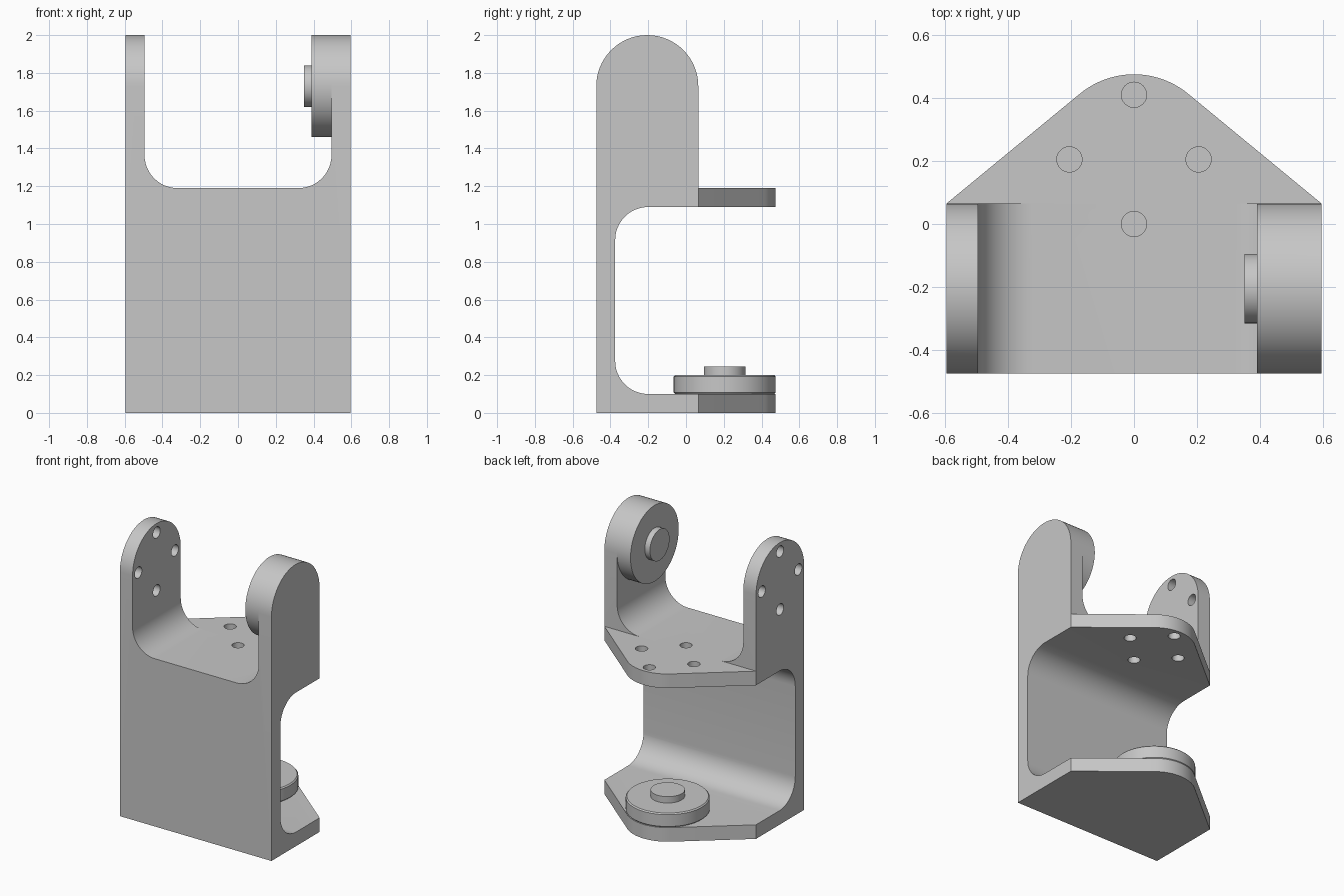
import bpy, bmesh
from math import sin, cos, acos, atan2, hypot, pi, radians
from mathutils import Matrix, Vector

old = bpy.data.objects.get("Cube")
if old:
    bpy.data.objects.remove(old, do_unlink=True)

grey = bpy.data.materials.new("plain grey")
grey.use_nodes = True
grey.diffuse_color = (0.57, 0.57, 0.57, 1)
grey.node_tree.nodes["Principled BSDF"].inputs["Base Color"].default_value = grey.diffuse_color

W, FRONT, BACK = 0.595, -0.475, 0.065   # half width, front face, rear of the arms
T, DECK, PIVOT = 0.1, 1.19, 1.73        # plate thickness, upper deck, arm pivot height
R, FILLET = 0.27, 0.175                 # round end radius, inner fillet radius
ARM_Y, PROW_Y = FRONT + R, 0.205        # centres of the round ends


def arc(cx, cy, r, a, b, n=12):
    """Points on an arc, angles in degrees."""
    steps = [radians(a + (b - a) * i / n) for i in range(n + 1)]
    return [(cx + r * cos(t), cy + r * sin(t)) for t in steps]


def finish(name, bm):
    bmesh.ops.recalc_face_normals(bm, faces=bm.faces)
    mesh = bpy.data.meshes.new(name)
    bm.to_mesh(mesh)
    bm.free()
    mesh.materials.append(grey)
    ob = bpy.data.objects.new(name, mesh)
    bpy.context.collection.objects.link(ob)
    return ob


def prism(name, points, place, low, high):
    """Extrude a 2D outline; place(u, v, w) gives the 3D position."""
    bm = bmesh.new()
    face = bm.faces.new([bm.verts.new(place(u, v, low)) for u, v in points])
    out = bmesh.ops.extrude_face_region(bm, geom=[face])["geom"]
    move = Vector(place(0, 0, high)) - Vector(place(0, 0, low))
    bmesh.ops.translate(bm, vec=move, verts=[g for g in out if isinstance(g, bmesh.types.BMVert)])
    return finish(name, bm)


def cylinder(name, centre, radius, depth, along_x=False, sides=64):
    bm = bmesh.new()
    turn = Matrix.Rotation(pi / 2, 4, "Y") if along_x else Matrix()
    bmesh.ops.create_cone(bm, cap_ends=True, segments=sides, radius1=radius, radius2=radius,
                          depth=depth, matrix=Matrix.Translation(centre) @ turn)
    return finish(name, bm)


def select(ob):
    bpy.ops.object.select_all(action="DESELECT")
    ob.select_set(True)
    bpy.context.view_layer.objects.active = ob


def carve(ob, cutter, operation="DIFFERENCE"):
    mod = ob.modifiers.new("carve", "BOOLEAN")
    mod.operation, mod.object, mod.solver = operation, cutter, "EXACT"
    select(ob)
    bpy.ops.object.modifier_apply(modifier=mod.name)
    bpy.data.objects.remove(cutter, do_unlink=True)


def smooth(ob):
    select(ob)
    bpy.ops.object.shade_smooth_by_angle(angle=radians(25))


# Bracket: side profile across the full width
inner = FRONT + T + FILLET
far = 0.6
side = [(FRONT, 0), (far, 0), (far, T)]
side += arc(inner, T + FILLET, FILLET, 270, 180)
side += arc(inner, DECK - T - FILLET, FILLET, 180, 90)
side += [(far, DECK - T), (far, DECK), (BACK, DECK)]
side += arc(ARM_Y, PIVOT, R, 0, 180, 32)
bracket = prism("bracket", side, lambda u, v, w: (w, u, v), -W, W)

# Plan outline: straight sides, tangent lines to a rounded prow
dx, dy = W, BACK - PROW_Y
tangent = (atan2(dy, dx) + acos(R / hypot(dx, dy))) * 180 / pi
plan = [(-W, FRONT - T), (W, FRONT - T), (W, BACK)]
plan += arc(0, PROW_Y, R, tangent, 180 - tangent, 24) + [(-W, BACK)]
carve(bracket, prism("plan_cutter", plan, lambda u, v, w: (u, v, w), -1, 3), "INTERSECT")

# Slot between the two arms, with filleted lower corners
gap = W - T
slot = [(gap, 3)] + arc(gap - FILLET, DECK + FILLET, FILLET, 0, -90)
slot += arc(FILLET - gap, DECK + FILLET, FILLET, 270, 180) + [(-gap, 3)]
carve(bracket, prism("slot_cutter", slot, lambda u, v, w: (u, w, v), -1, BACK + 0.001))

# Four screw holes in the upper deck and four in the right arm
for k in range(4):
    u, v = PROW_Y * cos(k * pi / 2), PROW_Y * sin(k * pi / 2)
    carve(bracket, cylinder("deck_hole", (u, PROW_Y + v, DECK - T / 2), 0.04, 0.2, sides=32))
    carve(bracket, cylinder("arm_hole", (T / 2 - W, ARM_Y + u, PIVOT + v), 0.04, 0.2, True, 32))
smooth(bracket)

# Bearing discs and hubs, on the left arm and the lower plate
smooth(cylinder("arm_disc", (gap - 0.0525, ARM_Y, PIVOT), R, 0.105, True))
smooth(cylinder("arm_hub", (0.37, ARM_Y, PIVOT), 0.11, 0.04, True))
base_disc = cylinder("base_disc", (0, PROW_Y, T + 0.05), R, 0.1)
bevel = base_disc.modifiers.new("rim", "BEVEL")
bevel.width, bevel.segments = 0.008, 1
select(base_disc)
bpy.ops.object.modifier_apply(modifier=bevel.name)
smooth(base_disc)
smooth(cylinder("base_hub", (0, PROW_Y, 0.2225), 0.11, 0.045))
